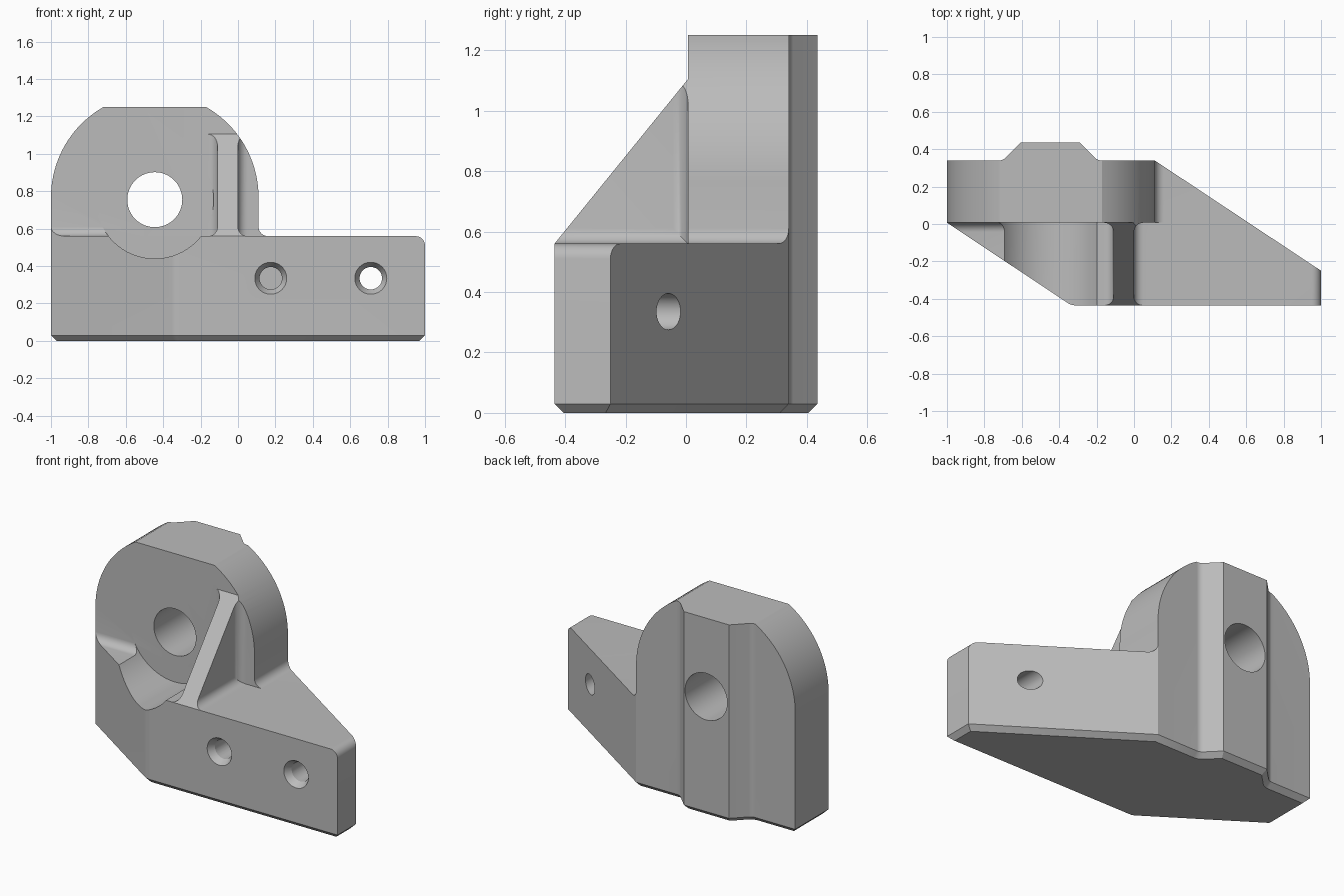
import bpy, bmesh, math
from mathutils import Vector, Matrix

cube = bpy.data.objects.get("Cube")
if cube:
    bpy.data.objects.remove(cube, do_unlink=True)

LEDGE, FACE, FIL = 0.56, 0.007, 0.05   # ledge height, plate front, fillet radius
BORE_X, BORE_Z = -0.445, 0.755

metal = bpy.data.materials.new("plain grey")
metal.use_nodes = True
grey = (0.5, 0.5, 0.5, 1)
metal.diffuse_color = grey
metal.node_tree.nodes["Principled BSDF"].inputs["Base Color"].default_value = grey


def rounded(corners, steps=8):
    """Polygon whose corners (a, b, radius) are filleted."""
    out = []
    for i, (a, b, r) in enumerate(corners):
        p = Vector((a, b))
        if r == 0:
            out.append(p)
            continue
        u = (Vector(corners[i - 1][:2]) - p).normalized()
        v = (Vector(corners[(i + 1) % len(corners)][:2]) - p).normalized()
        half = u.angle(v) / 2
        c = p + (u + v).normalized() * r / math.sin(half)
        t = r / math.tan(half)
        s, e = p + u * t - c, p + v * t - c
        sweep = s.angle(e)
        for k in range(steps + 1):
            f = k / steps
            out.append(c + (s * math.sin((1 - f) * sweep)
                            + e * math.sin(f * sweep)) / math.sin(sweep))
    return out


def finish(name, bm):
    bmesh.ops.recalc_face_normals(bm, faces=bm.faces[:])
    mesh = bpy.data.meshes.new(name)
    bm.to_mesh(mesh)
    bm.free()
    mesh.materials.append(metal)
    ob = bpy.data.objects.new(name, mesh)
    bpy.context.collection.objects.link(ob)
    return ob


def prism(name, pts, axis, lo, hi, chamfer=0):
    """Extrude a profile along x, y or z; optionally chamfer its low rim."""
    place = {"x": lambda p, d: (d, p[0], p[1]),
             "y": lambda p, d: (p[0], d, p[1]),
             "z": lambda p, d: (p[0], p[1], d)}[axis]
    bm = bmesh.new()
    face = bm.faces.new([bm.verts.new(place(p, lo)) for p in pts])
    rim = face.edges[:]
    new = bmesh.ops.extrude_face_region(bm, geom=[face], use_keep_orig=True)["geom"]
    shift = Vector(place((0, 0), hi - lo))
    bmesh.ops.translate(bm, vec=shift,
                        verts=[g for g in new if isinstance(g, bmesh.types.BMVert)])
    bmesh.ops.recalc_face_normals(bm, faces=bm.faces[:])
    if chamfer:
        bmesh.ops.bevel(bm, geom=rim, offset=chamfer, segments=1, affect="EDGES")
    return finish(name, bm)


def drill(name, x, z, y0, y1, r0, r1):
    """Round cutter running from y0 to y1."""
    bm = bmesh.new()
    turn = Matrix.Translation((x, (y0 + y1) / 2, z)) @ Matrix.Rotation(-math.pi / 2, 4, "X")
    bmesh.ops.create_cone(bm, cap_ends=True, segments=64, radius1=r0, radius2=r1,
                          depth=y1 - y0, matrix=turn)
    return finish(name, bm)


def pocket(name, x0, x1, wall):
    """Block cutter with rounded edges along the rib at x = wall."""
    bm = bmesh.new()
    bmesh.ops.create_cube(bm, size=1)
    for v in bm.verts:
        v.co = (x1 if v.co.x > 0 else x0, FACE if v.co.y > 0 else -1,
                2 if v.co.z > 0 else LEDGE)

    def beside_rib(e):
        m = (e.verts[0].co + e.verts[1].co) / 2
        at_wall = abs(m.x - wall) < 1e-4
        return at_wall and (abs(m.y - FACE) < 1e-4 or abs(m.z - LEDGE) < 1e-4)
    bmesh.ops.bevel(bm, geom=[e for e in bm.edges if beside_rib(e)], offset=FIL,
                    segments=8, profile=0.5, affect="EDGES")
    return finish(name, bm)


def combine(body, tool, operation="DIFFERENCE"):
    mod = body.modifiers.new(tool.name, "BOOLEAN")
    mod.operation, mod.solver, mod.object = operation, "EXACT", tool
    bpy.context.view_layer.objects.active = body
    bpy.ops.object.modifier_apply(modifier=mod.name)
    bpy.data.objects.remove(tool, do_unlink=True)


# Plan outline with rear ridge and slanted arm
plan = [(-1, 0.34, 0), (-0.70, 0.34, FIL), (-0.605, 0.435, 0), (-0.29, 0.435, 0),
        (-0.195, 0.34, FIL), (0.11, 0.34, 0), (1, -0.25, 0), (1, -0.435, 0),
        (-0.335, -0.435, 0.08), (-1, FACE, 0)]
body = prism("bracket_body", rounded(plan), "z", 0, 1.5, chamfer=0.03)

# Front silhouette: flat-topped round plate over a low arm
R, CZ = 0.555, 0.768
top = math.asin((1.25 - CZ) / R)
arc = [k * top / 20 for k in range(21)]
arc += [math.pi - a for a in reversed(arc)]
outline = [(-1, -0.5, 0), (1, -0.5, 0), (1, LEDGE, FIL), (0.11, LEDGE, FIL)]
outline += [(BORE_X + R * math.cos(a), CZ + R * math.sin(a), 0) for a in arc]
combine(body, prism("silhouette", rounded(outline), "y", -1, 1), "INTERSECT")

# Ledges on both sides of the rib
side = [(-1, LEDGE, 0), (FACE, LEDGE, FIL), (FACE, 2, 0), (-1, 2, 0)]
combine(body, prism("left_ledge", rounded(side), "x", -1.2, BORE_X))
combine(body, pocket("mid_ledge", -0.5, -0.11, -0.11))
combine(body, pocket("arm_ledge", 0, 1.2, 0))

# Sloping top of the rib
slope = [(-1, LEDGE, 0), (-0.435, LEDGE, 0), (FACE, 1.105, 0), (FACE, 2, 0), (-1, 2, 0)]
combine(body, prism("rib_slope", rounded(slope), "x", -0.3, 0.2))

# Round recess and main bore
combine(body, drill("recess", BORE_X, BORE_Z, -1, FACE, 0.315, 0.315))
combine(body, drill("main_bore", BORE_X, BORE_Z, -1, 1, 0.147, 0.147))

# Countersunk screw holes, the inner one blind
for x, end in ((0.175, -0.1), (0.71, 0.6)):
    combine(body, drill("screw_hole", x, 0.335, -0.6, end, 0.06, 0.06))
    combine(body, drill("countersink", x, 0.335, -0.436, -0.39, 0.086, 0.058))

bpy.ops.object.select_all(action="DESELECT")
body.select_set(True)
bpy.context.view_layer.objects.active = body
bpy.ops.object.shade_smooth_by_angle(angle=math.radians(25))
